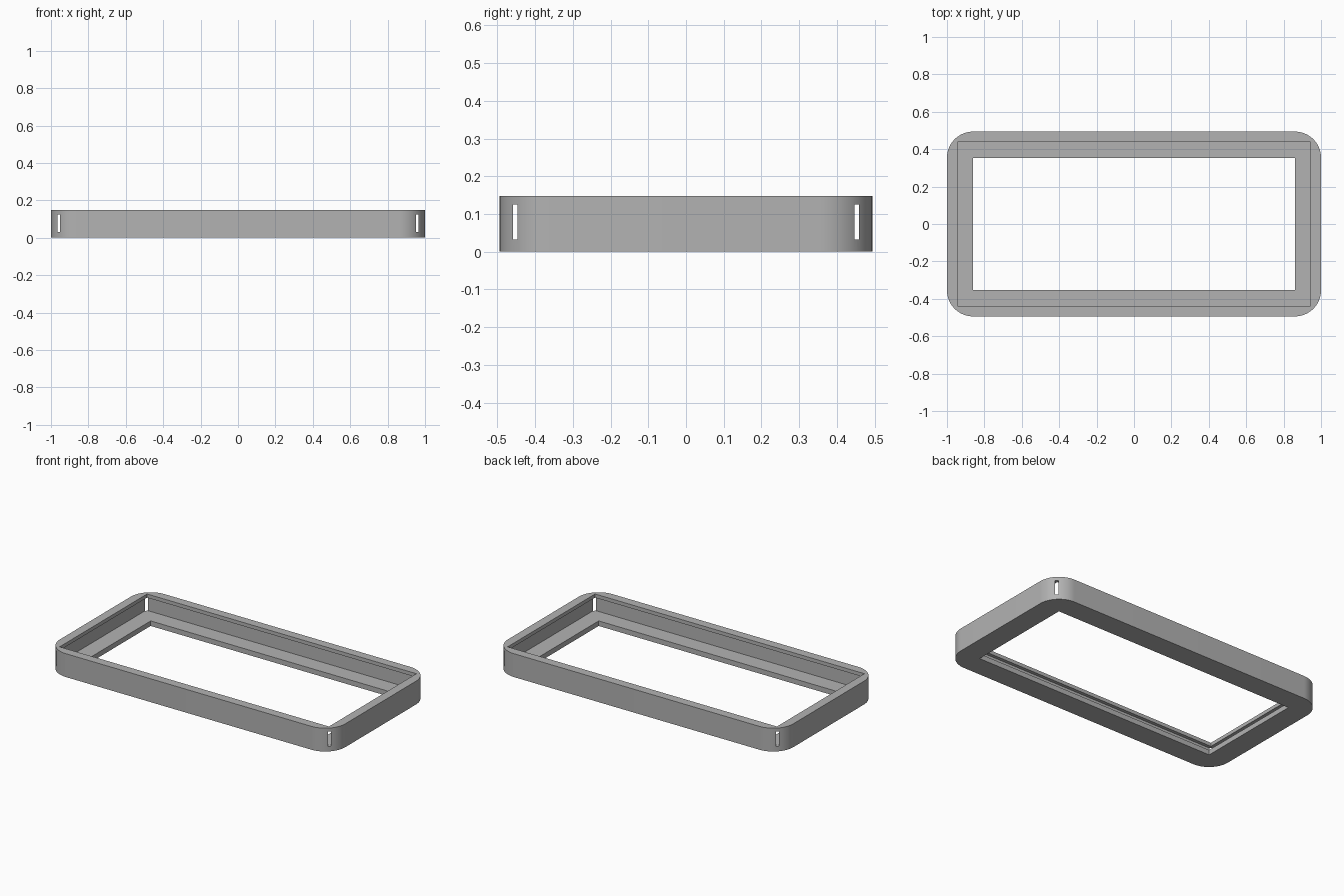
import bpy, bmesh, math

cube = bpy.data.objects.get("Cube")
if cube:
    bpy.data.objects.remove(cube, do_unlink=True)

HALF_X, HALF_Y, HEIGHT, RADIUS = 1.0, 0.494, 0.148, 0.14
FLOOR, LIP = 0.032, 0.125          # pocket bottom and underside of the lip

grey = bpy.data.materials.new("grey")
grey.use_nodes = True
colour = (0.45, 0.45, 0.45, 1)
grey.diffuse_color = colour
grey.node_tree.nodes["Principled BSDF"].inputs["Base Color"].default_value = colour


def prism(name, outline, z0, z1):
    """Extrude a closed outline from z0 up to z1."""
    bm = bmesh.new()
    base = bm.faces.new([bm.verts.new((x, y, z0)) for x, y in outline])
    top = bmesh.ops.extrude_face_region(bm, geom=[base])["geom"]
    bmesh.ops.translate(bm, vec=(0, 0, z1 - z0),
                        verts=[v for v in top if isinstance(v, bmesh.types.BMVert)])
    bmesh.ops.recalc_face_normals(bm, faces=bm.faces)
    mesh = bpy.data.meshes.new(name)
    bm.to_mesh(mesh)
    bm.free()
    mesh.materials.append(grey)
    obj = bpy.data.objects.new(name, mesh)
    bpy.context.collection.objects.link(obj)
    return obj


def rounded_rectangle(hx, hy, r, steps=20):
    points = []
    for corner, (sx, sy) in enumerate([(1, 1), (-1, 1), (-1, -1), (1, -1)]):
        for i in range(steps + 1):
            a = math.pi / 2 * (corner + i / steps)
            points.append((sx * (hx - r) + r * math.cos(a),
                           sy * (hy - r) + r * math.sin(a)))
    return points


def cut_box(target, name, inset, z0, z1):
    """Subtract a rectangular box set in from the outer walls."""
    hx, hy = HALF_X - inset, HALF_Y - inset
    cutter = prism(name, [(hx, hy), (-hx, hy), (-hx, -hy), (hx, -hy)], z0, z1)
    cutter.hide_render = True
    mod = target.modifiers.new(name, 'BOOLEAN')
    mod.operation, mod.solver, mod.object = 'DIFFERENCE', 'EXACT', cutter
    bpy.context.view_layer.objects.active = target
    bpy.ops.object.modifier_apply(modifier=name)
    bpy.data.objects.remove(cutter, do_unlink=True)


# Outer body with rounded corners
frame = prism("bezel_frame", rounded_rectangle(HALF_X, HALF_Y, RADIUS), 0, HEIGHT)

# Window in the floor, mouth in the lip, and the wider square-cornered pocket
# whose corners break through the rounded walls as narrow slots
cut_box(frame, "window_cutter", 0.14, -0.1, HEIGHT + 0.1)
cut_box(frame, "mouth_cutter", 0.056, (FLOOR + LIP) / 2, HEIGHT + 0.1)
cut_box(frame, "pocket_cutter", 0.035, FLOOR, LIP)

bpy.ops.object.select_all(action='DESELECT')
frame.select_set(True)
bpy.context.view_layer.objects.active = frame
bpy.ops.object.shade_smooth_by_angle(angle=math.radians(30))
